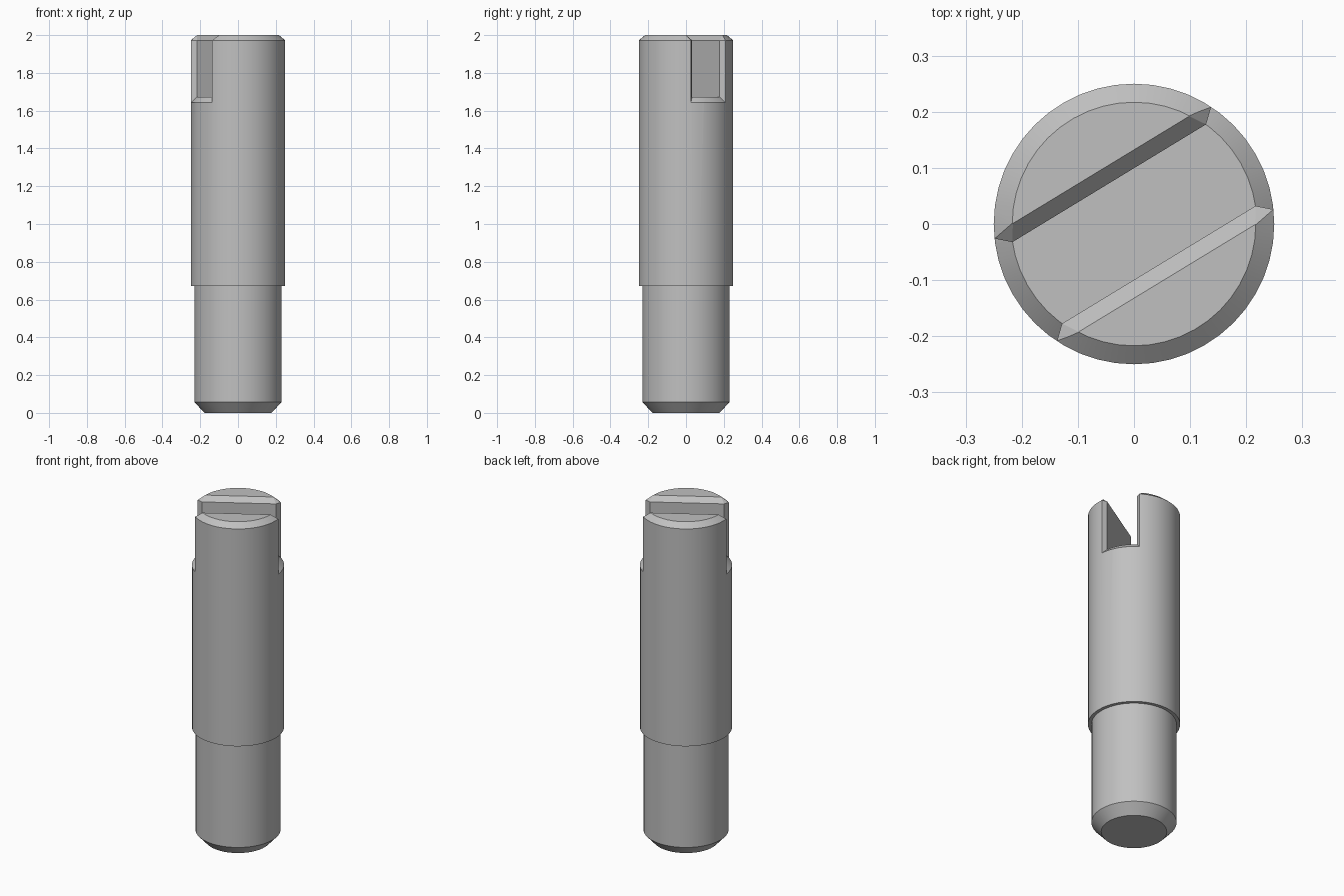
import bpy, bmesh
from math import radians
from mathutils import Vector, Matrix

cube = bpy.data.objects.get("Cube")
if cube:
    bpy.data.objects.remove(cube)

SEGMENTS = 48
RADIUS, TOP_RADIUS = 0.25, 0.217      # shaft and its chamfered top
CHAMFER_Z, TOP_Z = 1.972, 2.0
FLOOR_Z = 1.673                       # slot floor
HALF_SLOT = 0.085
FLARE_U, FLARE_SLOPE = 0.202, 0.92    # where the slot mouth starts to flare
SLOT_TURN = Matrix.Rotation(radians(31.3), 4, 'Z')

steel = bpy.data.materials.new("steel_grey")
steel.use_nodes = True
colour = (0.53, 0.53, 0.53, 1)
steel.diffuse_color = colour
steel.node_tree.nodes["Principled BSDF"].inputs["Base Color"].default_value = colour


def finish(bm, name):
    bmesh.ops.recalc_face_normals(bm, faces=bm.faces)
    mesh = bpy.data.meshes.new(name)
    bm.to_mesh(mesh)
    bm.free()
    obj = bpy.data.objects.new(name, mesh)
    bpy.context.collection.objects.link(obj)
    return obj


def lathe(name, profile):
    """Closed solid from (radius, z) rings, bottom to top."""
    bm = bmesh.new()
    rings = []
    for r, z in profile:
        rings.append([bm.verts.new(Matrix.Rotation(radians(360 * i / SEGMENTS), 3, 'Z')
                                   @ Vector((r, 0, z))) for i in range(SEGMENTS)])
    for low, high in zip(rings, rings[1:]):
        for i in range(SEGMENTS):
            j = (i + 1) % SEGMENTS
            bm.faces.new((low[i], low[j], high[j], high[i]))
    bm.faces.new(rings[0])
    bm.faces.new(rings[-1])
    return finish(bm, name)


def prism(name, outline, sweep):
    """Outline swept along a vector, then turned to the slot's direction."""
    bm = bmesh.new()
    start = [bm.verts.new(p) for p in outline]
    end = [bm.verts.new(Vector(p) + Vector(sweep)) for p in outline]
    bm.faces.new(start)
    bm.faces.new(end)
    for i in range(len(start)):
        j = (i + 1) % len(start)
        bm.faces.new((start[i], start[j], end[j], end[i]))
    bm.transform(SLOT_TURN)
    return finish(bm, name)


def cut(target, cutter):
    mod = target.modifiers.new("cut", 'BOOLEAN')
    mod.operation, mod.solver, mod.object = 'DIFFERENCE', 'EXACT', cutter
    bpy.context.view_layer.objects.active = target
    bpy.ops.object.modifier_apply(modifier=mod.name)
    bpy.data.objects.remove(cutter)


# Stepped pin with chamfered ends
pin = lathe("slotted_pin", [(0.178, 0), (0.231, 0.058), (0.231, 0.672),
                            (RADIUS, 0.672), (RADIUS, CHAMFER_Z), (TOP_RADIUS, TOP_Z)])

# Slot with flared mouths and a floor that slopes off at its rim
reach = 0.1
u, v = FLARE_U + reach, HALF_SLOT + reach * FLARE_SLOPE
quarter = [(FLARE_U, HALF_SLOT), (u, v)]
outline = quarter + [(a, -b) for a, b in reversed(quarter)]
outline += [(-a, -b) for a, b in outline]
slot = prism("slot_cutter", [(a, b, 1.61) for a, b in outline], (0, 0, 0.5))
cut(slot, lathe("floor_plug", [(0.30, FLOOR_Z - 0.081), (0.219, FLOOR_Z)]))
cut(pin, slot)

# Chamfer along both top edges of the slot
low, high = HALF_SLOT - 0.02, HALF_SLOT + 0.08
edge = [(-0.4, -low, CHAMFER_Z - 0.02), (-0.4, low, CHAMFER_Z - 0.02),
        (-0.4, high, CHAMFER_Z + 0.08), (-0.4, -high, CHAMFER_Z + 0.08)]
cut(pin, prism("edge_cutter", edge, (0.8, 0, 0)))

# Small facets where the three chamfers meet
for su in (1, -1):
    for sv in (1, -1):
        corners = [Vector((su * a, sv * b, c)) for a, b, c in
                   ((0.227, 0.108, CHAMFER_Z), (0.185, 0.114, TOP_Z),
                    (FLARE_U, HALF_SLOT, CHAMFER_Z))]
        centre = sum(corners, Vector()) / 3
        normal = (corners[1] - corners[0]).cross(corners[2] - corners[0]).normalized()
        if normal.z < 0:
            normal.negate()
        wide = [centre + (c - centre) * 1.3 for c in corners]
        cut(pin, prism("corner_cutter", wide, normal * 0.04))

pin.data.materials.clear()
pin.data.materials.append(steel)
for face in pin.data.polygons:
    face.material_index = 0

bpy.ops.object.select_all(action='DESELECT')
pin.select_set(True)
bpy.context.view_layer.objects.active = pin
bpy.ops.object.shade_smooth_by_angle(angle=radians(25))
